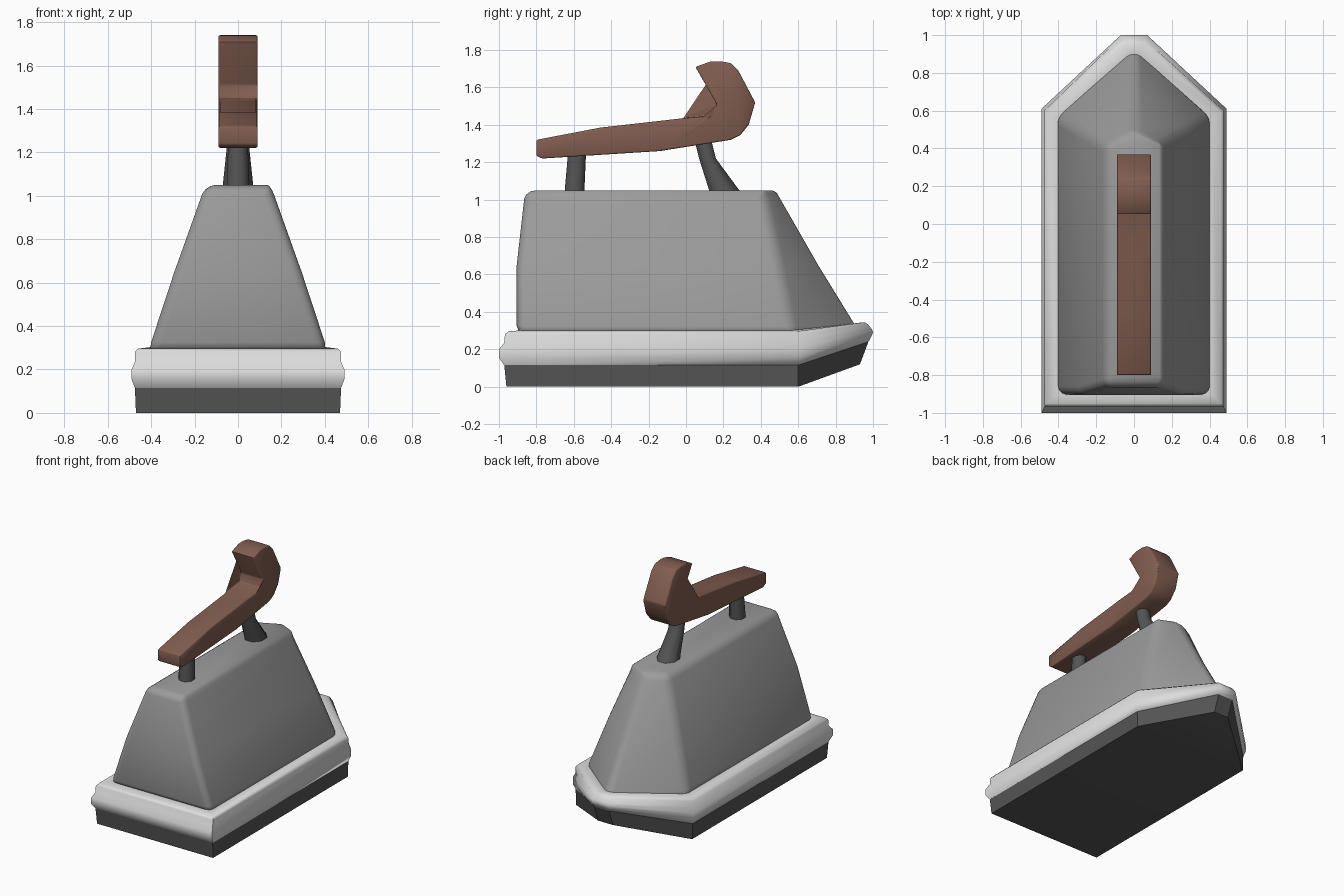
import bpy, bmesh, math

cube = bpy.data.objects.get("Cube")
if cube:
    bpy.data.objects.remove(cube)


def material(name, rgb):
    m = bpy.data.materials.new(name)
    m.use_nodes = True
    m.diffuse_color = (*rgb, 1)
    m.node_tree.nodes["Principled BSDF"].inputs["Base Color"].default_value = (*rgb, 1)
    return m


BODY = material("grey metal", (0.33, 0.33, 0.33))
TRIM = material("pale metal", (0.72, 0.72, 0.72))
DARK = material("dark metal", (0.09, 0.09, 0.09))
WOOD = material("brown wood", (0.22, 0.11, 0.08))


def loft(name, rings, mat, angle, bevel=0, segments=2):
    """Skin a stack of closed rings, cap both ends and smooth."""
    bm = bmesh.new()
    loops = [[bm.verts.new(p) for p in ring] for ring in rings]
    for a, b in zip(loops, loops[1:]):
        for i in range(len(a)):
            j = (i + 1) % len(a)
            bm.faces.new((a[i], a[j], b[j], b[i]))
    bm.faces.new(loops[0][::-1])
    bm.faces.new(loops[-1])
    bmesh.ops.triangulate(bm, faces=[f for f in bm.faces if len(f.verts) > 4])
    bmesh.ops.recalc_face_normals(bm, faces=bm.faces)
    mesh = bpy.data.meshes.new(name)
    bm.to_mesh(mesh)
    bm.free()
    ob = bpy.data.objects.new(name, mesh)
    bpy.context.collection.objects.link(ob)
    mesh.materials.append(mat)
    bpy.ops.object.select_all(action="DESELECT")
    ob.select_set(True)
    bpy.context.view_layer.objects.active = ob
    if bevel:
        mod = ob.modifiers.new("soft edges", "BEVEL")
        mod.width = bevel
        mod.segments = segments
        mod.limit_method = "ANGLE"
        mod.angle_limit = math.radians(25)
        bpy.ops.object.modifier_apply(modifier=mod.name)
    bpy.ops.object.shade_smooth_by_angle(angle=math.radians(angle))
    return ob


def plan(w, back, shoulder, tip, tip_w, z, tip_z):
    """Boat-shaped outline: square at one end, pointed at the other."""
    point = [(tip_w, tip, tip_z), (-tip_w, tip, tip_z)] if tip_w else [(0, tip, tip_z)]
    return [(-w, back, z), (w, back, z), (w, shoulder, z), *point, (-w, shoulder, z)]


def oval(y, z, hx, hy, sides=8):
    turn = math.pi / sides
    k = 1 / math.cos(turn)
    return [(hx * k * math.cos(turn + i * math.tau / sides),
             y + hy * k * math.sin(turn + i * math.tau / sides), z) for i in range(sides)]


# Sole plate, rising towards the tip
loft("sole_plate", [
    plan(0.47, -0.96, 0.60, 0.93, 0.06, 0, 0.12),
    plan(0.475, -0.972, 0.60, 0.975, 0.06, 0.118, 0.24),
], DARK, 35)

# Moulded rim around the base
loft("base_rim", [
    plan(0.475, -0.972, 0.60, 0.975, 0.06, 0.115, 0.24),
    plan(0.49, -1.0, 0.61, 0.992, 0.07, 0.155, 0.27),
    plan(0.49, -1.0, 0.61, 1.0, 0.07, 0.20, 0.29),
    plan(0.475, -0.972, 0.602, 0.995, 0.065, 0.235, 0.305),
    plan(0.475, -0.968, 0.60, 0.975, 0.06, 0.28, 0.332),
    plan(0.46, -0.95, 0.59, 0.955, 0.05, 0.296, 0.345),
    plan(0.41, -0.90, 0.56, 0.90, 0.02, 0.30, 0.338),
], TRIM, 50)

# Tapered housing
loft("housing", [
    plan(0.415, -0.905, 0.57, 0.95, 0, 0.28, 0.29),
    plan(0.293, -0.905, 0.50, 0.725, 0, 0.65, 0.65),
    plan(0.15, -0.86, 0.42, 0.49, 0, 1.05, 1.05),
], BODY, 50, bevel=0.045, segments=3)

# Handle supports
loft("front_support", [
    oval(-0.597, 1.03, 0.052, 0.053), oval(-0.582, 1.26, 0.045, 0.048),
], DARK, 50)
loft("rear_support", [
    oval(0.215, 1.03, 0.072, 0.085),
    oval(0.115, 1.22, 0.052, 0.045),
    oval(0.085, 1.34, 0.048, 0.045),
], DARK, 50)

# Handle with upturned hook, extruded sideways
side = [(-0.80, 1.32), (-0.46, 1.385), (-0.02, 1.435), (0.15, 1.45), (0.165, 1.51),
        (0.05, 1.71), (0.13, 1.738), (0.185, 1.74), (0.24, 1.73), (0.28, 1.69),
        (0.37, 1.52), (0.335, 1.40), (0.29, 1.345), (0.24, 1.32), (-0.14, 1.26),
        (-0.77, 1.22), (-0.80, 1.235)]
loft("handle", [[(x, y, z) for y, z in side] for x in (-0.09, 0.09)],
     WOOD, 50, bevel=0.008)
